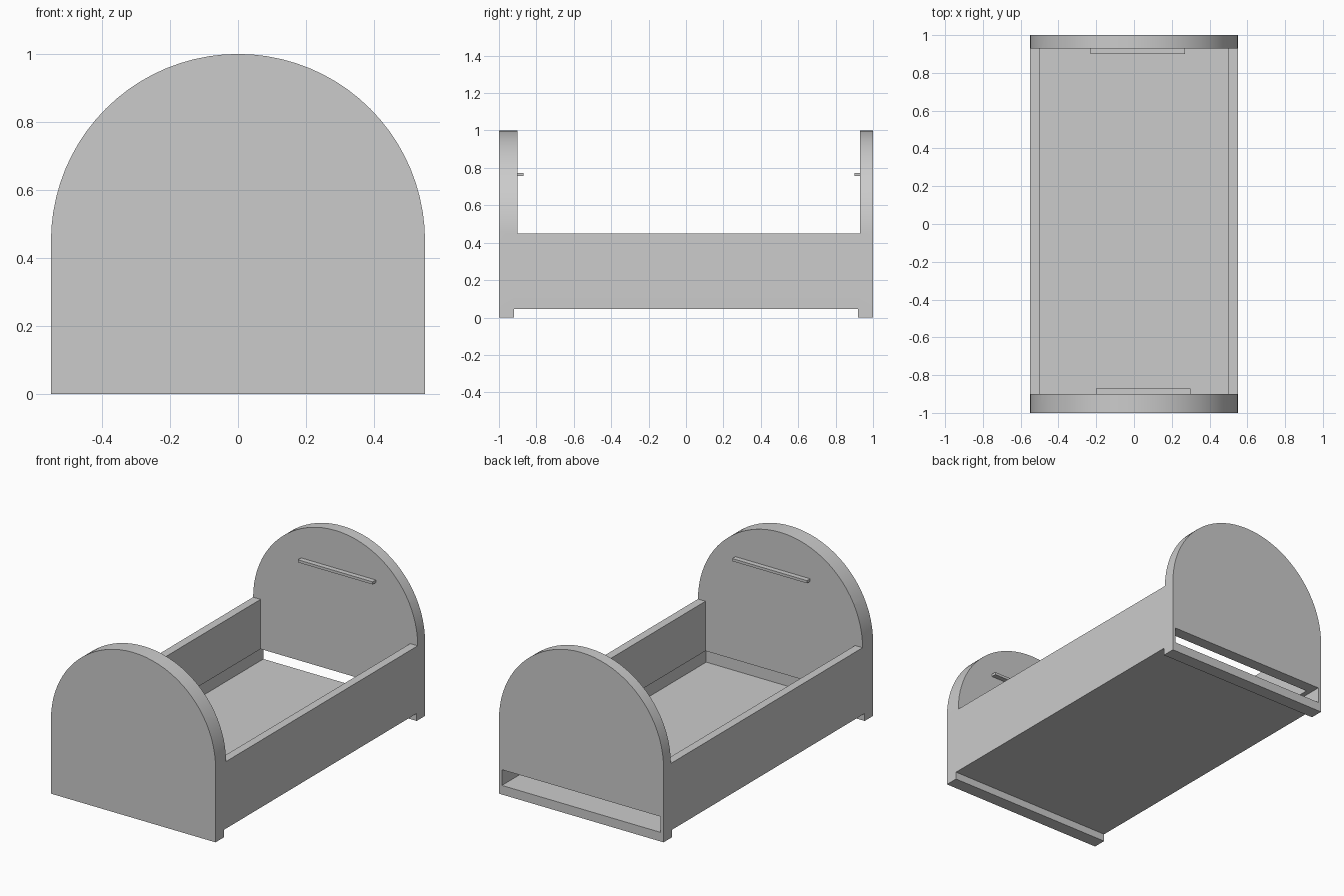
import bpy, bmesh, math

cube = bpy.data.objects.get("Cube")
if cube:
    bpy.data.objects.remove(cube, do_unlink=True)

grey = bpy.data.materials.new("plain grey")
grey.use_nodes = True
colour = (0.6, 0.6, 0.6, 1)
grey.diffuse_color = colour
grey.node_tree.nodes["Principled BSDF"].inputs["Base Color"].default_value = colour


def add_mesh(name, bm):
    bmesh.ops.recalc_face_normals(bm, faces=bm.faces)
    mesh = bpy.data.meshes.new(name)
    bm.to_mesh(mesh)
    bm.free()
    mesh.materials.append(grey)
    obj = bpy.data.objects.new(name, mesh)
    bpy.context.collection.objects.link(obj)
    return obj


def box(name, xs, ys, zs):
    bm = bmesh.new()
    bmesh.ops.create_cube(bm, size=1)
    for v in bm.verts:
        for axis, (low, high) in enumerate((xs, ys, zs)):
            v.co[axis] = low if v.co[axis] < 0 else high
    return add_mesh(name, bm)


def activate(obj):
    bpy.ops.object.select_all(action="DESELECT")
    obj.select_set(True)
    bpy.context.view_layer.objects.active = obj


# Arched block, extruded along the whole length
half, spring, steps = 0.55, 0.45, 40
outline = [(-half, 0), (half, 0)]
for i in range(steps + 1):
    a = math.pi * i / steps
    outline.append((half * math.cos(a), spring + half * math.sin(a)))
bm = bmesh.new()
face = bm.faces.new([bm.verts.new((x, -1, z)) for x, z in outline])
new = bmesh.ops.extrude_face_region(bm, geom=[face])["geom"]
for v in new:
    if isinstance(v, bmesh.types.BMVert):
        v.co.y = 1
frame = add_mesh("bed_frame", bm)

# Carve the frame: space above rails, mattress well, panel slot, underside
cuts = [
    ("rail_cut", (-0.7, 0.7), (-0.9, 0.93), (spring, 1.2)),
    ("well_cut", (-0.5, 0.5), (-0.9, 0.93), (0.1, 0.7)),
    ("slot_cut", (-0.53, 0.53), (-0.95, 1.1), (0.055, 0.15)),
    ("underside_cut", (-0.7, 0.7), (-0.92, 0.92), (-0.1, 0.045)),
]
for name, xs, ys, zs in cuts:
    cutter = box(name, xs, ys, zs)
    cutter.hide_render = True
    activate(frame)
    mod = frame.modifiers.new(name, "BOOLEAN")
    mod.operation = "DIFFERENCE"
    mod.solver = "EXACT"
    mod.object = cutter
    bpy.ops.object.modifier_apply(modifier=mod.name)
    bpy.data.objects.remove(cutter, do_unlink=True)

activate(frame)
bpy.ops.object.shade_smooth_by_angle(angle=math.radians(30))

# Slim ledges on the inner faces of both end panels
box("back_ledge", (-0.23, 0.27), (0.9, 0.93), (0.757, 0.773))
box("front_ledge", (-0.2, 0.3), (-0.9, -0.87), (0.757, 0.773))
